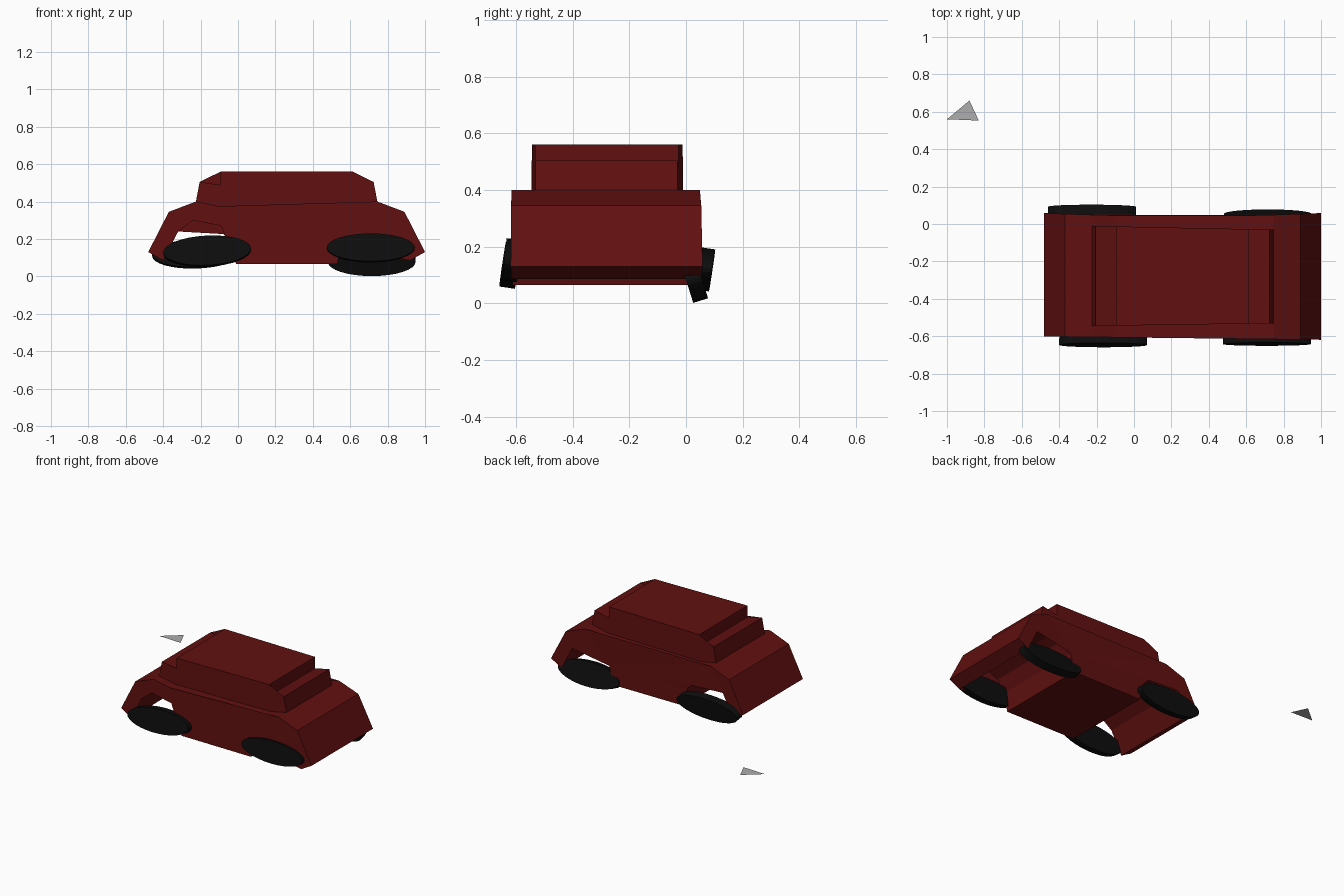
import bpy
import bmesh
from mathutils import Matrix

if "Cube" in bpy.data.objects:
    bpy.data.objects.remove(bpy.data.objects["Cube"])


def make_material(name, rgb):
    mat = bpy.data.materials.new(name)
    mat.use_nodes = True
    color = (*rgb, 1)
    mat.diffuse_color = color
    mat.node_tree.nodes["Principled BSDF"].inputs["Base Color"].default_value = color
    return mat


red = make_material("dark red", (0.12, 0.005, 0.005))
black = make_material("black", (0.004, 0.004, 0.004))
grey = make_material("light grey", (0.42, 0.42, 0.42))


def finish(name, bm, mat):
    mesh = bpy.data.meshes.new(name)
    bm.to_mesh(mesh)
    bm.free()
    mesh.materials.append(mat)
    obj = bpy.data.objects.new(name, mesh)
    bpy.context.collection.objects.link(obj)
    return obj


def loft_profile(name, profile, front_y, back_y, mat):
    """Side profile in x and z, spanned between two slightly skewed sides."""
    bm = bmesh.new()
    front = [bm.verts.new((x, front_y(x), z)) for x, z in profile]
    back = [bm.verts.new((x, back_y(x), z)) for x, z in profile]
    count = len(profile)
    bm.faces.new(front)
    bm.faces.new(back[::-1])
    for i in range(count):
        j = (i + 1) % count
        bm.faces.new((front[i], back[i], back[j], front[j]))
    bmesh.ops.triangulate(bm, faces=[f for f in bm.faces if len(f.verts) > 4])
    bmesh.ops.recalc_face_normals(bm, faces=bm.faces)
    return finish(name, bm, mat)


# Body: half of the side profile, mirrored about its middle
MIDDLE = 0.26
half = [(0.27, 0.065), (0.30, 0.19), (0.35, 0.27), (0.42, 0.305),
        (0.50, 0.30), (0.58, 0.24), (0.66, 0.085), (0.74, 0.13),
        (0.63, 0.345), (0.485, 0.40), (0.36, 0.375)]


def mirrored(points):
    return ([(MIDDLE + x, z) for x, z in points]
            + [(MIDDLE - x, z) for x, z in reversed(points)])


loft_profile("car_body", mirrored(half),
             lambda x: -0.607 - 0.012 * x,
             lambda x: 0.042 + 0.03 * (x - MIDDLE) ** 2, red)

# Cabin with raised lips at both ends and a higher roof
cabin = [(0.485, 0.37), (0.485, 0.40), (0.465, 0.505),
         (0.353, 0.48), (0.353, 0.56)]
loft_profile("cabin_and_roof", mirrored(cabin),
             lambda x: -0.542 + 0.015 * x,
             lambda x: -0.015 - 0.02 * x, red)


# Wheels: squashed, tilted discs
def wheel(name, center, half_height, tilt, roll=0.0):
    bm = bmesh.new()
    bmesh.ops.create_cone(bm, cap_ends=True, segments=32, radius1=0.235,
                          radius2=0.235, depth=0.055)
    shape = (Matrix.Translation(center)
             @ Matrix.Rotation(roll, 4, "Y") @ Matrix.Rotation(tilt, 4, "X")
             @ Matrix.Diagonal((1, 1, half_height / 0.235, 1))
             @ Matrix.Rotation(1.5708, 4, "X"))
    bmesh.ops.transform(bm, matrix=shape, verts=bm.verts)
    bmesh.ops.recalc_face_normals(bm, faces=bm.faces)
    finish(name, bm, black)


wheel("front_wheel_a", (-0.165, -0.62, 0.135), 0.08, -0.15, -0.05)
wheel("front_wheel_b", (0.71, -0.615, 0.152), 0.075, -0.12)
wheel("back_wheel_a", (-0.225, 0.065, 0.12), 0.075, -0.15, -0.03)
wheel("back_wheel_b", (0.715, 0.028, 0.086), 0.08, 0.30)

# Loose flat triangle beside the car
bm = bmesh.new()
bm.faces.new([bm.verts.new(p) for p in
              ((-1, 0.56, 0.05), (-0.83, 0.553, 0.05), (-0.88, 0.66, 0.05))])
finish("loose_triangle", bm, grey)
